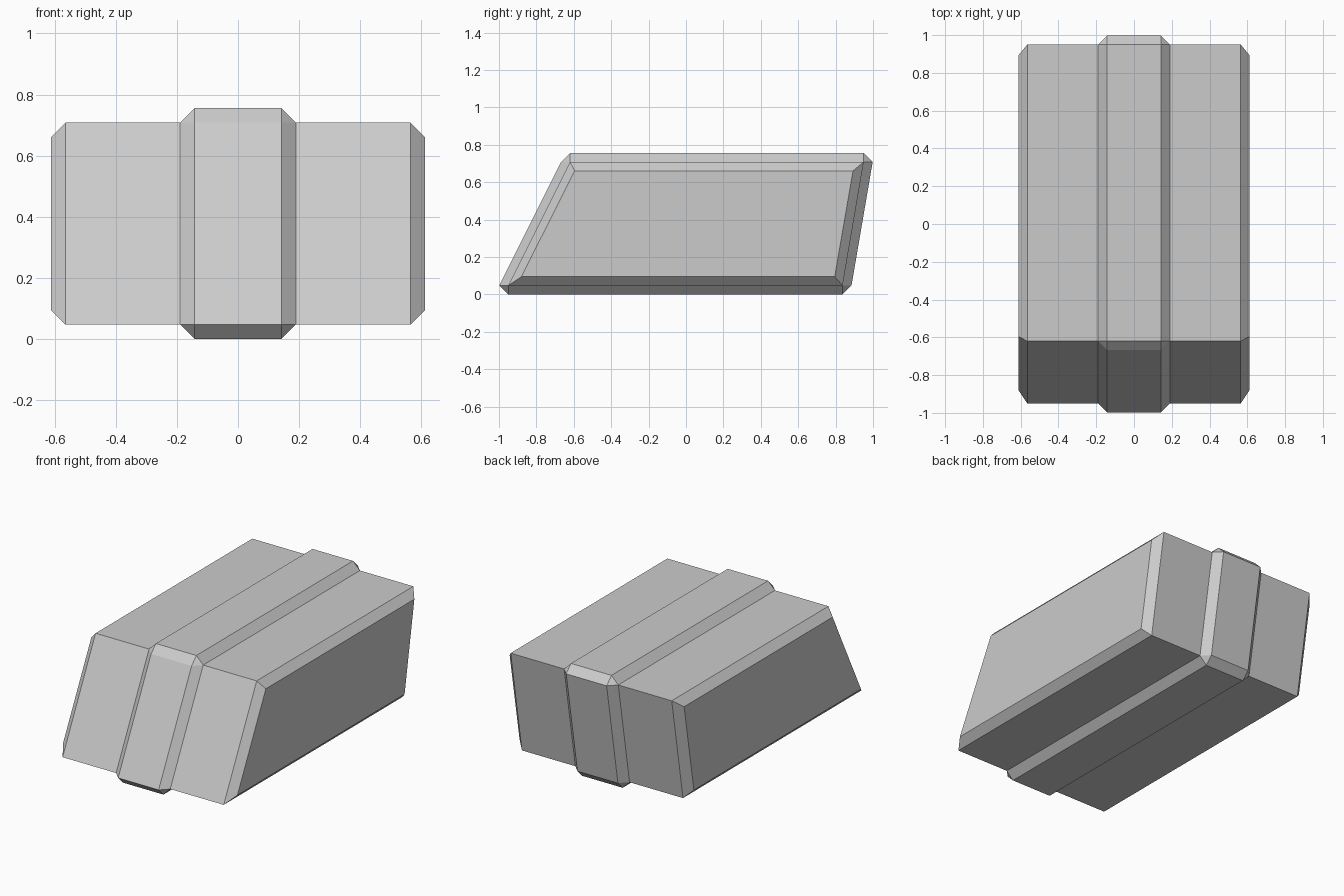
import bpy
import bmesh

default = bpy.data.objects.get("Cube")
if default:
    bpy.data.objects.remove(default, do_unlink=True)

GREY = (0.6, 0.6, 0.6, 1.0)
grey = bpy.data.materials.new("plain_grey")
grey.use_nodes = True
grey.diffuse_color = GREY
grey.node_tree.nodes["Principled BSDF"].inputs["Base Color"].default_value = GREY


def loft(name, sections):
    """Skin a row of (x, [(y, z), ...]) sections and cap both ends."""
    bm = bmesh.new()
    rings = [[bm.verts.new((x, y, z)) for y, z in profile] for x, profile in sections]
    for a, b in zip(rings, rings[1:]):
        for i in range(len(a)):
            j = (i + 1) % len(a)
            bm.faces.new((a[i], a[j], b[j], b[i]))
    bm.faces.new(rings[0])
    bm.faces.new(rings[-1])
    # Doubled points collapse, turning corner quads into triangles
    bmesh.ops.remove_doubles(bm, verts=bm.verts[:], dist=0.0001)
    bmesh.ops.recalc_face_normals(bm, faces=bm.faces[:])
    mesh = bpy.data.meshes.new(name)
    bm.to_mesh(mesh)
    bm.free()
    mesh.materials.append(grey)
    obj = bpy.data.objects.new(name, mesh)
    bpy.context.collection.objects.link(obj)
    return obj


# Slanted side profiles, counter-clockwise from the bottom front corner
side = [(-0.95, 0.048), (0.837, 0.048), (0.95, 0.708), (-0.62, 0.708)]
end = [(-0.88, 0.095), (0.795, 0.095), (0.893, 0.661), (-0.595, 0.661)]

# Raised rim: each corner splits into two points pushed off the body
T = 0.048
rim = []
for k, (y, z) in enumerate(side):
    dy = -T if k in (0, 3) else T
    dz = -T if k < 2 else T
    pair = [(y + dy, z), (y, z + dz)]
    rim += pair if k % 2 == 0 else pair[::-1]
rim_base = [p for p in side for _ in range(2)]

# Main body with chamfered ends
loft("case_body", [(-0.612, end), (-0.565, side), (0.565, side), (0.612, end)])

# Chamfered band wrapped around the middle
loft("middle_band", [(-0.19, rim_base), (-0.142, rim), (0.142, rim), (0.19, rim_base)])
